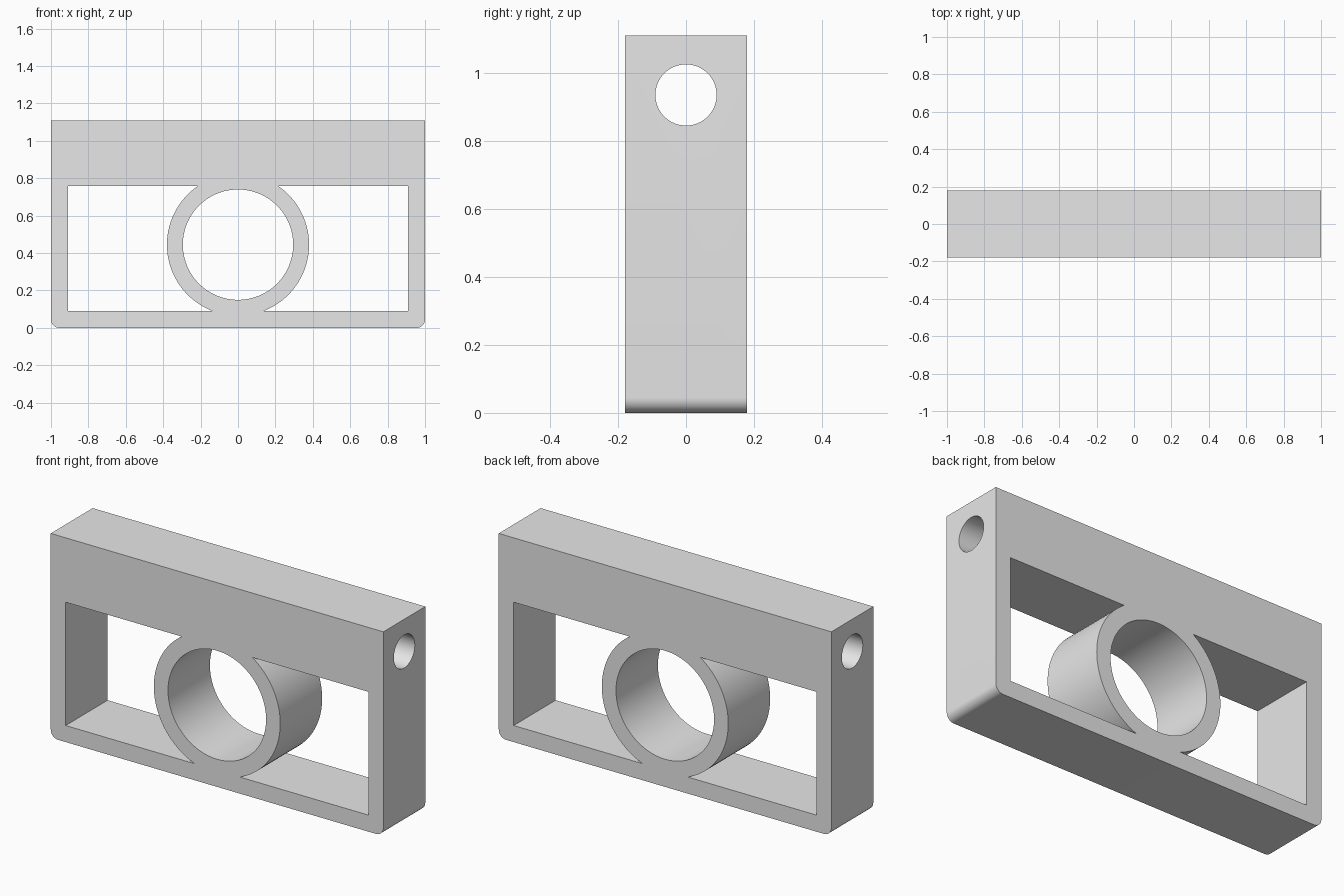
import bpy
import bmesh
from math import asin, cos, pi, radians, sin

if "Cube" in bpy.data.objects:
    bpy.data.objects.remove(bpy.data.objects["Cube"], do_unlink=True)

HEIGHT, HALF_DEPTH = 1.11, 0.18
WINDOW_X, WINDOW_LOW, WINDOW_HIGH = 0.91, 0.09, 0.76
RING_Z, RING_OUTER, RING_INNER = 0.445, 0.38, 0.295
ROD_Z, ROD_RADIUS = 0.935, 0.09
CORNER = 0.045


def arc(cx, cz, r, start, end, steps):
    """Points along an arc in the x-z plane."""
    angles = [start + (end - start) * i / steps for i in range(steps + 1)]
    return [(cx + r * cos(a), cz + r * sin(a)) for a in angles]


def prism(name, profile, half_depth):
    """Extrude an x-z profile along y."""
    bm = bmesh.new()
    face = bm.faces.new([bm.verts.new((x, -half_depth, z)) for x, z in profile])
    top = bmesh.ops.extrude_face_region(bm, geom=[face])["geom"]
    moved = [v for v in top if isinstance(v, bmesh.types.BMVert)]
    bmesh.ops.translate(bm, verts=moved, vec=(0, 2 * half_depth, 0))
    bmesh.ops.recalc_face_normals(bm, faces=bm.faces)
    mesh = bpy.data.meshes.new(name)
    bm.to_mesh(mesh)
    bm.free()
    obj = bpy.data.objects.new(name, mesh)
    bpy.context.collection.objects.link(obj)
    return obj


def activate(obj):
    bpy.ops.object.select_all(action="DESELECT")
    obj.select_set(True)
    bpy.context.view_layer.objects.active = obj


def cut(body, cutter):
    cutter.hide_render = True
    activate(body)
    mod = body.modifiers.new("cut", "BOOLEAN")
    mod.operation, mod.solver, mod.object = "DIFFERENCE", "EXACT", cutter
    bpy.ops.object.modifier_apply(modifier=mod.name)
    bpy.data.objects.remove(cutter, do_unlink=True)


# Solid block with rounded bottom corners
outline = [(1, HEIGHT), (-1, HEIGHT)]
outline += arc(CORNER - 1, CORNER, CORNER, pi, 1.5 * pi, 10)
outline += arc(1 - CORNER, CORNER, CORNER, 1.5 * pi, 2 * pi, 10)
frame = prism("frame_with_ring", outline, HALF_DEPTH)

# Side windows, leaving the ring wall between them
low = asin((WINDOW_LOW - RING_Z) / RING_OUTER)
high = asin((WINDOW_HIGH - RING_Z) / RING_OUTER)
for side in (-1, 1):
    window = [(WINDOW_X, WINDOW_HIGH), (WINDOW_X, WINDOW_LOW)]
    window += arc(0, RING_Z, RING_OUTER, low, high, 40)
    cut(frame, prism("window_cutter", [(side * x, z) for x, z in window], 0.5))

# Bore through the ring
bore = arc(0, RING_Z, RING_INNER, 0, 2 * pi, 96)[:-1]
cut(frame, prism("bore_cutter", bore, 0.5))

# Rod hole along the top bar
rod = prism("rod_cutter", arc(0, 0, ROD_RADIUS, 0, 2 * pi, 64)[:-1], 1.5)
rod.location.z = ROD_Z
rod.rotation_euler.z = pi / 2
cut(frame, rod)

# Single plain grey
grey = bpy.data.materials.new("plain_grey")
grey.use_nodes = True
colour = (0.8, 0.8, 0.8, 1)
grey.diffuse_color = colour
grey.node_tree.nodes["Principled BSDF"].inputs["Base Color"].default_value = colour
frame.data.materials.clear()
frame.data.materials.append(grey)

activate(frame)
bpy.ops.object.shade_smooth_by_angle(angle=radians(30))
